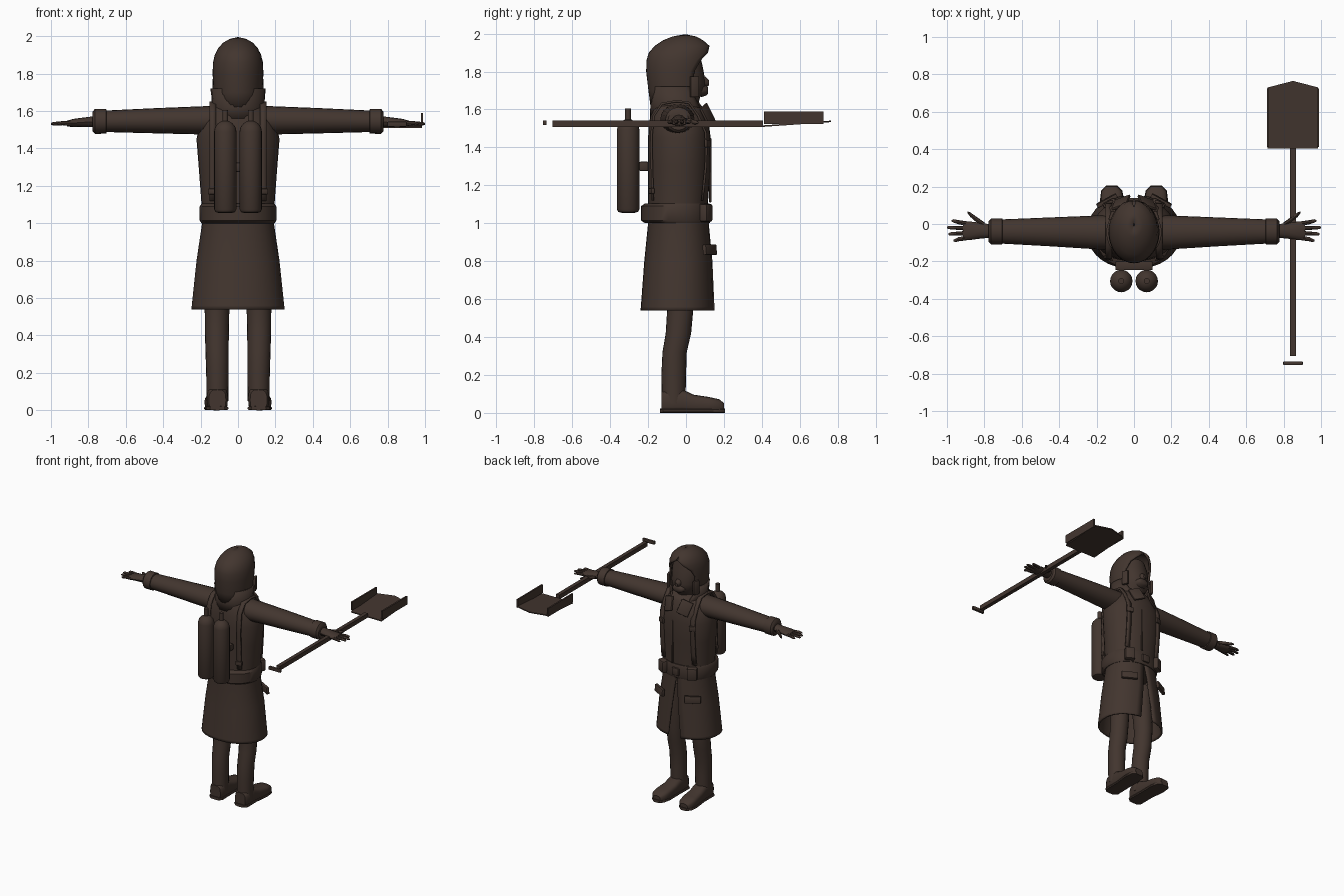
import bpy, bmesh, math
from mathutils import Vector, Matrix

mat = bpy.data.materials.new("dark brown")
mat.diffuse_color = (0.055, 0.036, 0.028, 1)


def finish(name, bm, mirror=False, thick=0, angle=40):
    bmesh.ops.recalc_face_normals(bm, faces=bm.faces)
    me = bpy.data.meshes.new(name)
    bm.to_mesh(me)
    bm.free()
    me.materials.append(mat)
    ob = bpy.data.objects.new(name, me)
    bpy.context.collection.objects.link(ob)
    bpy.ops.object.select_all(action='DESELECT')
    ob.select_set(True)
    bpy.context.view_layer.objects.active = ob
    bpy.ops.object.shade_smooth_by_angle(angle=math.radians(angle))
    if thick:
        m = ob.modifiers.new("thickness", 'SOLIDIFY')
        m.thickness = thick
        m.offset = -1
    if mirror:
        ob.modifiers.new("mirror", 'MIRROR').use_clip = False
    return ob


def loft(name, rings, axis='z', n=20, e=1.0, gaps=None, cap=True, **kw):
    """Skin rings (t, c1, c2, r1, r2) along an axis; gaps = half-angle left open at the front."""
    bm = bmesh.new()
    rows = []
    for i, (t, c1, c2, r1, r2) in enumerate(rings):
        row = []
        g = gaps[i] if gaps else 0
        for k in range(n + 1 if gaps else n):
            a = math.pi / 2 + g + k / n * (2 * math.pi - 2 * g)
            c, s = math.cos(a), math.sin(a)
            u = c1 + r1 * math.copysign(abs(c) ** e, c)
            v = c2 + r2 * math.copysign(abs(s) ** e, s)
            row.append(bm.verts.new({'x': (t, u, v), 'y': (u, t, v), 'z': (u, v, t)}[axis]))
        rows.append(row)
    for a, b in zip(rows, rows[1:]):
        m = len(a)
        for k in range(m - 1 if gaps else m):
            bm.faces.new((a[k], a[(k + 1) % m], b[(k + 1) % m], b[k]))
    if cap and not gaps:
        bm.faces.new(rows[0])
        bm.faces.new(rows[-1])
    if gaps:
        bmesh.ops.remove_doubles(bm, verts=bm.verts, dist=0.0005)
    return finish(name, bm, **kw)


def body(rows):
    """(z, half width, back y, front y) to loft rings."""
    return [(z, 0, (b + f) / 2, h, (f - b) / 2) for z, h, b, f in rows]


def box(name, loc, size, rot=(0, 0, 0), bevel=0.0, mirror=False):
    bm = bmesh.new()
    bmesh.ops.create_cube(bm, size=1)
    bmesh.ops.scale(bm, vec=size, verts=bm.verts)
    if bevel:
        bmesh.ops.bevel(bm, geom=bm.edges[:], offset=bevel, segments=2, affect='EDGES', profile=0.5)
    for ax, r in zip('XYZ', rot):
        bmesh.ops.rotate(bm, matrix=Matrix.Rotation(r, 3, ax), verts=bm.verts)
    bmesh.ops.translate(bm, vec=loc, verts=bm.verts)
    return finish(name, bm, mirror)


def ribbon(name, pts, width, thick=0.012):
    """Flat strap through points, its width running along x."""
    bm = bmesh.new()
    rows = [[bm.verts.new((x + s * width / 2, y, z)) for s in (-1, 1)] for x, y, z in pts]
    for a, b in zip(rows, rows[1:]):
        bm.faces.new((a[0], a[1], b[1], b[0]))
    return finish(name, bm, True, thick)


# Long coat, open underneath and split at the front of the skirt
coat = [(0.54, .25, -.24, .155), (0.56, .248, -.238, .153), (0.8, .222, -.22, .14),
        (1.0, .192, -.2, .12), (1.1, .195, -.2, .115), (1.3, .21, -.2, .13),
        (1.45, .222, -.2, .13), (1.53, .205, -.195, .12), (1.6, .16, -.18, .095),
        (1.65, .11, -.16, .06)]
loft("coat", body(coat), n=32, e=.92, gaps=[.2, .19, .1, .02, 0, 0, 0, 0, 0, 0], thick=.012)
box("coat_front_seam", (.03, .128, 1.28), (.012, .012, .34), bevel=.004)

# Belt with buckle and pouches
loft("belt", body([(1.0, .195, -.215, .125), (1.015, .205, -.238, .13),
                   (1.09, .205, -.238, .128), (1.105, .195, -.215, .122)]), n=32, e=.92)
box("belt_buckle", (0, .13, 1.05), (.06, .02, .06), bevel=.006)
box("belt_pouch", (.125, .1, 1.055), (.075, .06, .095), (0, 0, -.5), .012, True)
box("pocket_flap", (.145, .125, .86), (.12, .022, .055), (.1, 0, -.5), .004, True)

# Sleeves with cuffs
loft("sleeve", [(.08, -.045, 1.55, .09, .08), (.2, -.045, 1.55, .09, .075),
                (.45, -.042, 1.548, .077, .067), (.72, -.04, 1.545, .064, .057)],
     'x', mirror=True)
loft("cuff", [(.70, -.04, 1.545, .055, .05), (.705, -.04, 1.545, .07, .066),
              (.765, -.04, 1.545, .069, .067), (.778, -.04, 1.543, .055, .052)],
     'x', n=16, mirror=True)

# Hands: palm, four fingers, thumb
loft("palm", [(.76, -.038, 1.543, .035, .03), (.82, -.036, 1.54, .042, .026),
              (.88, -.036, 1.536, .05, .022), (.915, -.036, 1.533, .05, .015)],
     'x', n=12, mirror=True)
for i, (y, tip) in enumerate([(.003, .975), (-.023, 1.0), (-.049, .993), (-.075, .965)]):
    fan = (y + .036) * .35
    loft("finger_%d" % (i + 1), [(.895, y, 1.534, .012, .012), (.94, y + fan * .5, 1.535, .011, .011),
                                 (tip - .01, y + fan, 1.532, .009, .009), (tip, y + fan, 1.531, .004, .004)],
         'x', n=8, mirror=True)
loft("thumb", [(.80, -.005, 1.54, .014, .016), (.84, .022, 1.537, .015, .014),
               (.875, .05, 1.532, .012, .011), (.89, .062, 1.53, .005, .005)],
     'x', n=8, mirror=True)

# Legs and boots
loft("leg", [(.05, .11, -.065, .058, .062), (.2, .11, -.065, .06, .065),
             (.32, .112, -.06, .062, .064), (.42, .113, -.04, .064, .067),
             (.55, .112, -.03, .066, .069), (.9, .1, -.04, .075, .085)], mirror=True)
loft("boot", [(-.13, .11, .055, .045, .055), (-.11, .11, .06, .056, .06),
              (-.02, .11, .062, .056, .062), (.04, .113, .048, .058, .048),
              (.12, .117, .042, .062, .042), (.175, .119, .036, .055, .036),
              (.2, .12, .026, .032, .026)], 'y', n=20, e=.65, mirror=True)
loft("boot_sole", [(-.137, .11, .011, .04, .011), (-.12, .11, .011, .06, .011),
                   (.0, .111, .011, .058, .011), (.12, .117, .011, .066, .011),
                   (.18, .119, .011, .056, .011), (.205, .12, .011, .03, .011)],
     'y', n=12, e=.5, mirror=True)

# Head: face, nose and chin under an open hood
loft("face", body([(1.58, .085, -.13, .05), (1.665, .09, -.12, .075), (1.69, .1, -.12, .1),
                   (1.74, .11, -.12, .102), (1.79, .112, -.12, .095), (1.84, .11, -.12, .085),
                   (1.9, .09, -.12, .07)]), n=24)
loft("nose", [(.08, 0, 1.75, .03, .035), (.105, 0, 1.745, .024, .026), (.122, 0, 1.74, .012, .013)],
     'y', n=10)
loft("mouth_cover", [(.08, 0, 1.7, .055, .035), (.108, 0, 1.7, .045, .026), (.116, 0, 1.7, .03, .016)],
     'y', n=14)
hood = [(1.6, .12, -.185, .09), (1.7, .13, -.198, .1), (1.8, .136, -.21, .12),
        (1.86, .134, -.208, .13), (1.9, .124, -.196, .132), (1.935, .107, -.165, .125),
        (1.965, .08, -.12, .09), (1.985, .045, -.07, .052), (1.995, .004, -.012, .004)]
loft("hood", body(hood), n=28, gaps=[.85, .95, 1.0, .8, .45, .1, 0, 0, 0], thick=.015)
box("hood_ear_flap", (.12, .045, 1.72), (.02, .05, .11), (0, 0, .35), .006, True)

# Collar and lapels
loft("collar", body([(1.56, .15, -.19, .1), (1.62, .14, -.188, .1), (1.72, .148, -.19, .1)]),
     n=24, gaps=[.5, .65, 1.1], thick=.012)
box("lapel", (.07, .115, 1.57), (.09, .014, .11), (.35, .35, -.35), .004, True)


# Harness straps following the coat over the shoulders
def coat_y(x, z, front):
    for a, b in zip(coat, coat[1:]):
        if a[0] <= z <= b[0]:
            h, bk, fr = [p + (q - p) * (z - a[0]) / (b[0] - a[0]) for p, q in zip(a[1:], b[1:])]
            w = math.sqrt(max(0, 1 - (x / h) ** 2.15))
            return (bk + fr) / 2 + (fr - bk) / 2 * w * (1 if front else -1)


SX = .135
ribbon("shoulder_strap",
       [(SX, coat_y(SX, z, True) + .016, z) for z in (1.12, 1.2, 1.3, 1.4, 1.48)] +
       [(SX, .07, 1.57), (SX, .02, 1.64), (SX, -.05, 1.65), (SX, -.13, 1.635), (SX, -.175, 1.57)] +
       [(SX, coat_y(SX, z, False) - .022, z) for z in (1.48, 1.4, 1.3, 1.2, 1.12)], .035)
box("strap_buckle", (SX, coat_y(SX, 1.42, True) + .016, 1.42), (.05, .016, .04), (0, 0, -.4), .004, True)
box("strap_clip", (SX, coat_y(SX, 1.17, False) - .02, 1.17), (.05, .02, .03), (0, 0, .3), .004, True)
box("back_plate", (0, -.222, 1.3), (.2, .05, .05), bevel=.008)

# Twin air tanks with valves
tank = [(1.055, .035), (1.06, .052), (1.075, .06), (1.49, .06), (1.515, .054), (1.535, .038), (1.548, .015)]
loft("air_tank", [(z, .068, -.305, r, r) for z, r in tank], n=20, mirror=True)
loft("tank_valve", [(z, .068, -.305, .016, .016) for z in (1.54, 1.605)], n=10, mirror=True)

# Shovel: shaft, grip and scoop with raised sides
box("shovel_shaft", (.85, -.15, 1.525), (.03, 1.11, .034))
box("shovel_grip", (.85, -.745, 1.53), (.105, .02, .026), bevel=.004)
bm = bmesh.new()
edge = [(.715, .405), (.985, .405), (.985, .73), (.85, .765), (.715, .73)]
low, top = [[bm.verts.new((x, y, 1.508 + (y - .405) * .07 + d)) for x, y in edge] for d in (0, .008)]
bm.faces.new(low)
bm.faces.new(top)
for k in range(5):
    j = (k + 1) % 5
    bm.faces.new((low[k], low[j], top[j], top[k]))
finish("shovel_blade", bm)
for side, x in (("left", .716), ("right", .984)):
    box("shovel_%s_wall" % side, (x, .568, 1.557), (.012, .315, .066))
